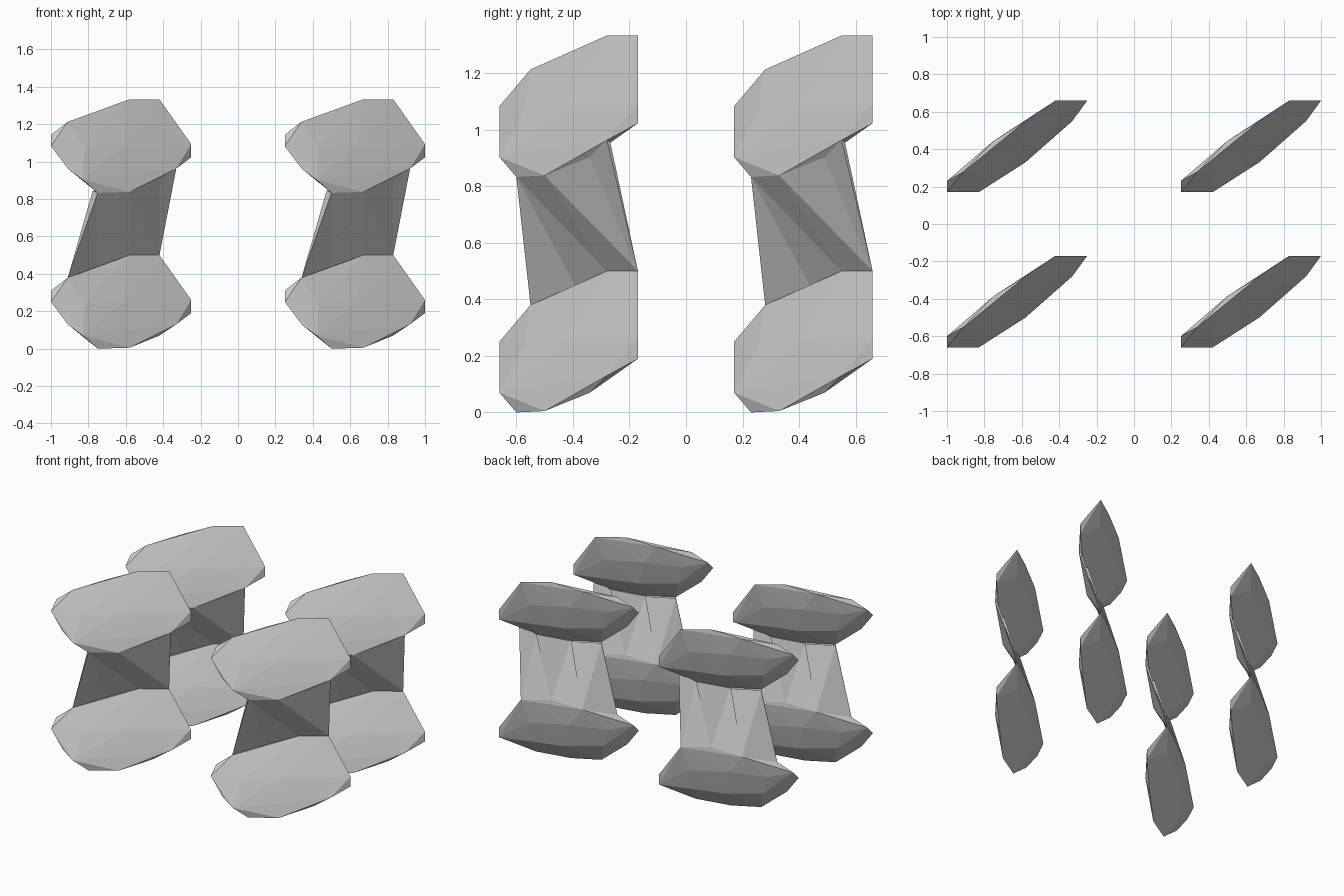
import bpy, bmesh

if "Cube" in bpy.data.objects:
    bpy.data.objects.remove(bpy.data.objects["Cube"])

DX, DY, DZ = 1.25, 0.83, 0.833     # spacing of the repeated units


def sw(s, w, z):
    """Point from along-slab (s), across-slab (w) and height."""
    return (0.819 * s - 0.574 * w, 0.574 * s + 0.819 * w, z)


# rim of the leaning faceted slab: upper, back edge then lower, front edge
upper_rim = [(-.91, -.55, .38), (-.75, -.385, .437), (-.58, -.28, .5), (-.42, -.17, .5)]
lower_rim = [(-.75, -.6, 0), (-.58, -.5, .005), (-.42, -.34, .07), (-.33, -.28, .13)]
tips = [(-1, -.6, .31), (-1, -.66, .25), (-.91, -.66, .13), (-.83, -.66, .07),
        (-.25, -.17, .19), (-.25, -.17, .26)]
# shallow bulge on both faces
back = [sw(-1.0, .088, .28), sw(-.75, .10, .32), sw(-.5, .085, .33),
        sw(-.97, .055, .15), sw(-.72, .055, .15), sw(-.5, .045, .18)]
front = [sw(-1.0, .0, .24), sw(-.75, -.003, .25), sw(-.52, -.005, .24)]


def finish(bm, name):
    me = bpy.data.meshes.new(name)
    bm.to_mesh(me)
    bm.free()
    return me


def slab_mesh():
    bm = bmesh.new()
    for p in upper_rim + lower_rim + tips + back + front:
        bm.verts.new(p)
    bmesh.ops.convex_hull(bm, input=bm.verts[:])
    loose = [v for v in bm.verts if not v.link_faces]
    bmesh.ops.delete(bm, geom=loose, context='VERTS')
    bmesh.ops.recalc_face_normals(bm, faces=bm.faces[:])
    return finish(bm, "slab")


def web_mesh():
    # thin folded web from the lower slab's top to the upper slab's underside
    bm = bmesh.new()
    b = [bm.verts.new(p) for p in upper_rim]
    t = [bm.verts.new((x, y, z + DZ)) for x, y, z in lower_rim]

    def tri(*vs):
        bm.faces.new(vs)

    def behind(i, d):
        x, y, z = t[i].co
        return bm.verts.new((x - .574 * d, y + .819 * d, z + .3 * d))

    # front sheet, facing forward and down
    for vs in [(b[0], b[1], t[0]), (b[1], b[2], t[0]), (t[0], b[2], t[1]),
               (b[2], b[3], t[1]), (t[1], b[3], t[2]), (t[2], b[3], t[3])]:
        tri(*vs)
    # back sheet: three panels stepping back, joined by narrow folds
    left, last = behind(0, .045), None
    tri(b[0], t[0], left)
    for i, d in enumerate((.045, .025, .012)):
        l = left if i == 0 else behind(i, d)
        r = behind(i + 1, d)
        tri(b[i + 1], b[i], l)
        tri(b[i + 1], l, r)
        if last:
            tri(b[i], last, l)
        last = r
    tri(b[3], last, t[3])
    return finish(bm, "connecting_web")


def place(name, me, loc):
    ob = bpy.data.objects.new(name, me)
    ob.location = loc
    bpy.context.collection.objects.link(ob)


slab, web = slab_mesh(), web_mesh()

# four identical units on a two by two grid
for i in range(2):
    for j in range(2):
        x, y = i * DX, j * DY
        place("lower_slab", slab, (x, y, 0))
        place("upper_slab", slab, (x, y, DZ))
        place("connecting_web", web, (x, y, 0))
